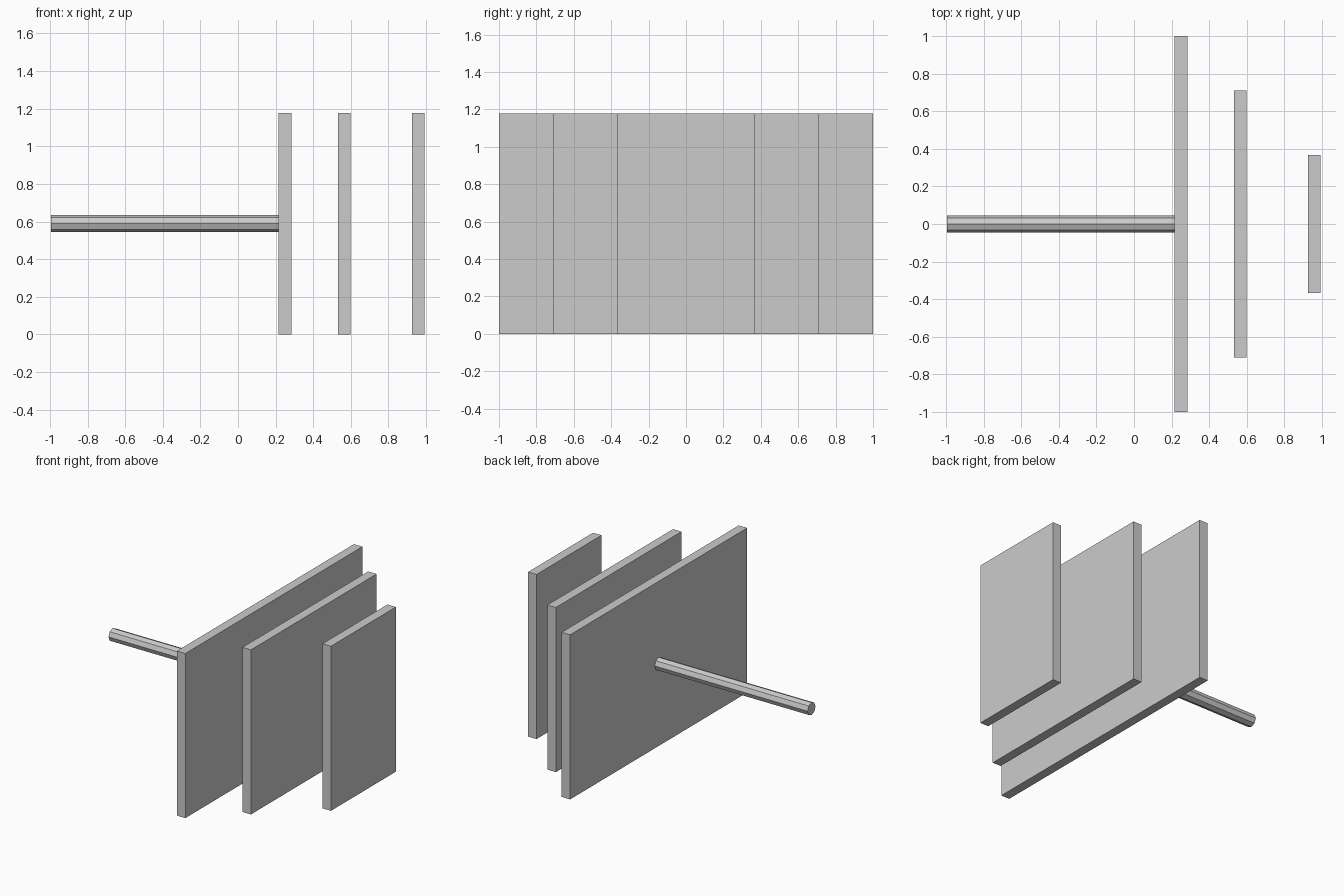
import bpy
import math

if "Cube" in bpy.data.objects:
    bpy.data.objects.remove(bpy.data.objects["Cube"])

HEIGHT = 1.177
THICK = 0.067


def panel(name, x, width):
    bpy.ops.mesh.primitive_cube_add(size=1, location=(x, 0, HEIGHT / 2))
    ob = bpy.context.object
    ob.name = name
    ob.scale = (THICK, width, HEIGHT)
    bpy.ops.object.transform_apply(location=False, rotation=False, scale=True)


# Three upright panels, narrowing towards +x
panel("wide_panel", 0.25, 2.0)
panel("middle_panel", 0.566, 1.42)
panel("narrow_panel", 0.959, 0.734)

# Eight-sided rod running back from the wide panel
x0, x1 = -0.993, 0.2165
bpy.ops.mesh.primitive_cylinder_add(
    vertices=8, radius=0.045, depth=x1 - x0,
    location=((x0 + x1) / 2, 0, HEIGHT / 2 + 0.001),
    rotation=(0, math.pi / 2, 0))
bpy.context.object.name = "rod"
